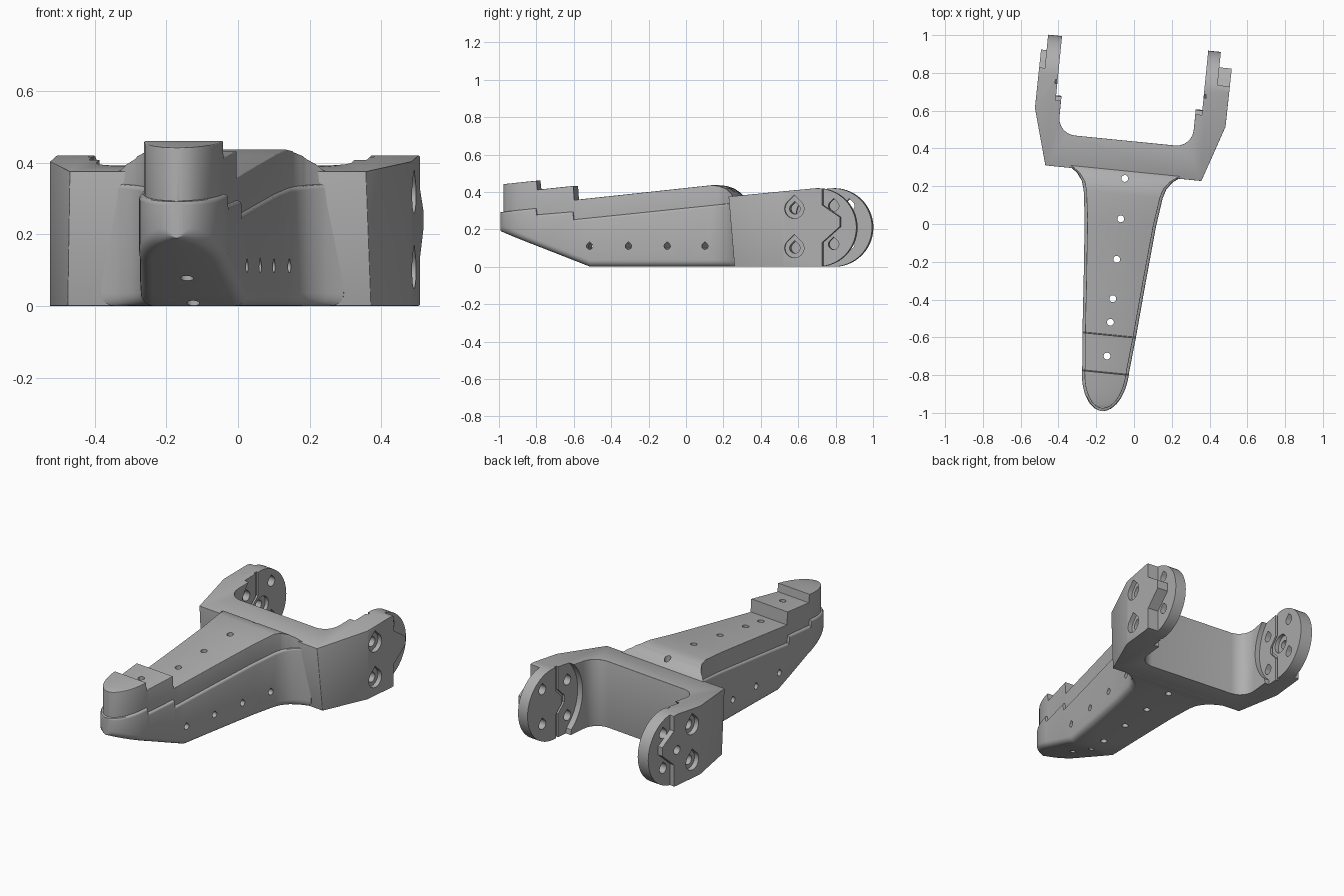
import bpy, bmesh, math
from mathutils import Matrix

if "Cube" in bpy.data.objects:
    bpy.data.objects.remove(bpy.data.objects["Cube"], do_unlink=True)

grey = bpy.data.materials.new("plain_grey")
grey.use_nodes = True
grey.diffuse_color = (0.43, 0.43, 0.43, 1)
grey.node_tree.nodes["Principled BSDF"].inputs["Base Color"].default_value = (0.43, 0.43, 0.43, 1)

MID = -0.0725                      # centre line of the foot before the yaw
YAW = Matrix.Rotation(math.radians(-5.7), 4, "Z")


def make(name, rings):
    """Closed solid through matching rings of points."""
    bm = bmesh.new()
    loops = [[bm.verts.new(p) for p in ring] for ring in rings]
    n = len(loops[0])
    for a, b in zip(loops, loops[1:]):
        for i in range(n):
            j = (i + 1) % n
            bm.faces.new((a[i], a[j], b[j], b[i]))
    bm.faces.new(loops[0][::-1])
    bm.faces.new(loops[-1])
    bmesh.ops.recalc_face_normals(bm, faces=bm.faces[:])
    mesh = bpy.data.meshes.new(name)
    bm.to_mesh(mesh)
    bm.free()
    obj = bpy.data.objects.new(name, mesh)
    bpy.context.collection.objects.link(obj)
    return obj


def prism_x(name, pts, a, b):
    return make(name, [[(x, p, q) for p, q in pts] for x in (a, b)])


def prism_z(name, pts, a, b):
    return make(name, [[(p, q, z) for p, q in pts] for z in (a, b)])


def arc(cx, cy, r, start, end, n):
    steps = [math.radians(start + (end - start) * i / n) for i in range(n + 1)]
    return [(cx + r * math.cos(t), cy + r * math.sin(t)) for t in steps]


def circle(cx, cy, r):
    return arc(cx, cy, r, 0, 345, 23)


def teardrop(cx, cy, r):
    return arc(cx, cy, r, 135, 405, 18) + [(cx, cy + r * 1.4)]


def combine(obj, tool, op="DIFFERENCE"):
    """Apply a boolean and throw the tool away."""
    tool.hide_render = True
    mod = obj.modifiers.new("cut", "BOOLEAN")
    mod.object, mod.operation, mod.solver = tool, op, "EXACT"
    deps = bpy.context.evaluated_depsgraph_get()
    mesh = bpy.data.meshes.new_from_object(obj.evaluated_get(deps))
    obj.modifiers.clear()
    obj.data = mesh
    bpy.data.objects.remove(tool, do_unlink=True)


def interp(pts, y):
    if y <= pts[0][0]:
        return pts[0][1]
    for (y0, v0), (y1, v1) in zip(pts, pts[1:]):
        if y <= y1:
            return v0 + (v1 - v0) * (y - y0) / (y1 - y0)
    return pts[-1][1]


# Foot: lofted lower shell and narrower upper block, both stepped near the toe
WIDTH = [(-0.78, 0.125), (-0.6, 0.142), (-0.3, 0.165), (0, 0.19), (0.15, 0.21),
         (0.2, 0.225), (0.24, 0.255), (0.27, 0.295), (0.29, 0.34), (0.32, 0.34)]
SOLE = [(-1, 0.189), (-0.51, 0)]
LEDGE = [(-1, 0.292), (-0.8, 0.312), (-0.795, 0.278), (-0.6, 0.294),
         (-0.595, 0.252), (0.22, 0.335), (0.32, 0.345)]
DECK = [(-1, 0.44), (-0.8, 0.46), (-0.795, 0.412), (-0.6, 0.432), (-0.595, 0.357),
        (0.15, 0.436), (0.19, 0.432), (0.23, 0.418), (0.26, 0.395), (0.28, 0.37)]


def half_width(y, inset):
    if y < -0.78:
        k = (y + 0.78) / (0.222 - inset)
        return (0.125 - inset) * math.sqrt(max(0.004, 1 - k * k))
    return interp(WIDTH, y) - inset


def foot_part(name, inset, bottom, top, low_r, top_r, end):
    toe = [-0.78 - (0.222 - inset) * math.cos(math.radians(7.5 * i)) for i in range(12)]
    ys = {y for y in toe + [p[0] for p in WIDTH + LEDGE + top + SOLE] if toe[0] <= y <= end}
    rings = []
    for y in sorted(ys):
        h, b, t = half_width(y, inset), bottom(y), interp(top, y)
        r, s = min(low_r, h * 0.9), min(top_r, h * 0.5)
        side = arc(h - r, b + r, r, -90, 0, 5) + arc(h - s, t - s, s, 0, 90, 3)
        ring = side + [(-x, z) for x, z in reversed(side)]
        rings.append([(MID + x, y, z) for x, z in ring])
    return make(name, rings)


lower = foot_part("foot_lower_shell", 0, lambda y: interp(SOLE, y), LEDGE, 0.035, 0.012, 0.32)
upper = foot_part("foot_upper_block", 0.014, lambda y: interp(LEDGE, y) - 0.05, DECK,
                  0.005, 0.003, 0.28)

# Small screw holes, vertical and crosswise
for y in (0.235, 0.02, -0.195, -0.405, -0.53, -0.71):
    for part in (lower, upper):
        combine(part, prism_z("hole", circle(MID, y, 0.018), -0.2, 0.7))
for y in (-0.51, -0.3, -0.09, 0.115):
    combine(lower, prism_x("hole", teardrop(y, 0.11, 0.017), -0.6, 0.6))

# Fork: U-shaped plan trimmed to a side profile with round ends
plan = [(-0.48, 0.2), (0.312, 0.2), (0.431, 0.56), (0.435, 1.1), (0.265, 1.1)]
plan += arc(0.175, 0.525, 0.09, 0, -90, 6)
plan += arc(-0.359, 0.525, 0.09, -90, -180, 6)
plan += [(-0.449, 1.1), (-0.58, 1.1), (-0.583, 0.56)]
fork = prism_z("fork", plan, -0.2, 0.7)
profile = [(0.262, 0.375), (0.295, 0)] + arc(0.742, 0.21, 0.21, -90, 90, 28)
combine(fork, prism_x("profile", profile, -0.9, 0.9), "INTERSECT")

# Round the crossbar and arm edges, leaving the disc ends crisp
bm = bmesh.new()
bm.from_mesh(fork.data)
bmesh.ops.remove_doubles(bm, verts=bm.verts[:], dist=0.0005)
soft = [e for e in bm.edges if e.calc_face_angle(0) > math.radians(35)
        and max(v.co.y for v in e.verts) < 0.75]
bmesh.ops.bevel(bm, geom=soft, offset=0.018, offset_type="OFFSET", segments=3,
                profile=0.5, affect="EDGES", clamp_overlap=True)
bm.to_mesh(fork.data)
bm.free()

# Arm details: outer zigzag step, inner round recess, groove and bolt holes
zigzag = [(0.775, -0.1), (0.775, 0.13), (0.87, 0.215), (0.87, 0.265),
          (0.775, 0.33), (0.775, 0.6)]
step = zigzag + [(1.2, 0.6), (1.2, -0.1)]
recess = arc(0.8, 0.23, 0.26, 130, 230, 16) + [(0.65, -0.1), (1.2, -0.1), (1.2, 0.6), (0.65, 0.6)]
ridge = [(0.7, -0.1), (0.7, 0.14), (0.65, 0.19), (0.65, 0.23), (0.7, 0.28), (0.7, 0.6)]
groove = ridge + [(y + 0.02, z) for y, z in reversed(ridge)]
for side, inner, plate, outer in ((1, 0.30, 0.367, 0.435), (-1, -0.478, -0.552, -0.583)):
    combine(fork, prism_x("step", step, plate, outer + side * 0.2))
    combine(fork, prism_x("recess", recess, inner - side * 0.15, inner))
    combine(fork, prism_x("groove", groove, inner - side * 0.05, inner + side * 0.012))
    for y, z in ((0.625, 0.31), (0.625, 0.10), (0.83, 0.325), (0.83, 0.12)):
        combine(fork, prism_x("bolt", teardrop(y, z, 0.028), inner - side * 0.1, outer + side * 0.1))
        if y < 0.7:
            combine(fork, prism_x("bore", teardrop(y, z, 0.052),
                                  outer - side * 0.03, outer + side * 0.1))
combine(fork, prism_x("pivot", circle(0.75, 0.21, 0.025), -0.7, -0.4))
combine(fork, prism_x("pivot_bore", circle(0.75, 0.21, 0.055), -0.5, -0.4))

# Yaw everything, colour and shade
bpy.ops.object.select_all(action="DESELECT")
for part in (lower, upper, fork):
    part.data.transform(YAW)
    part.data.materials.clear()
    part.data.materials.append(grey)
    part.select_set(True)
bpy.context.view_layer.objects.active = fork
bpy.ops.object.shade_smooth_by_angle(angle=math.radians(30))
